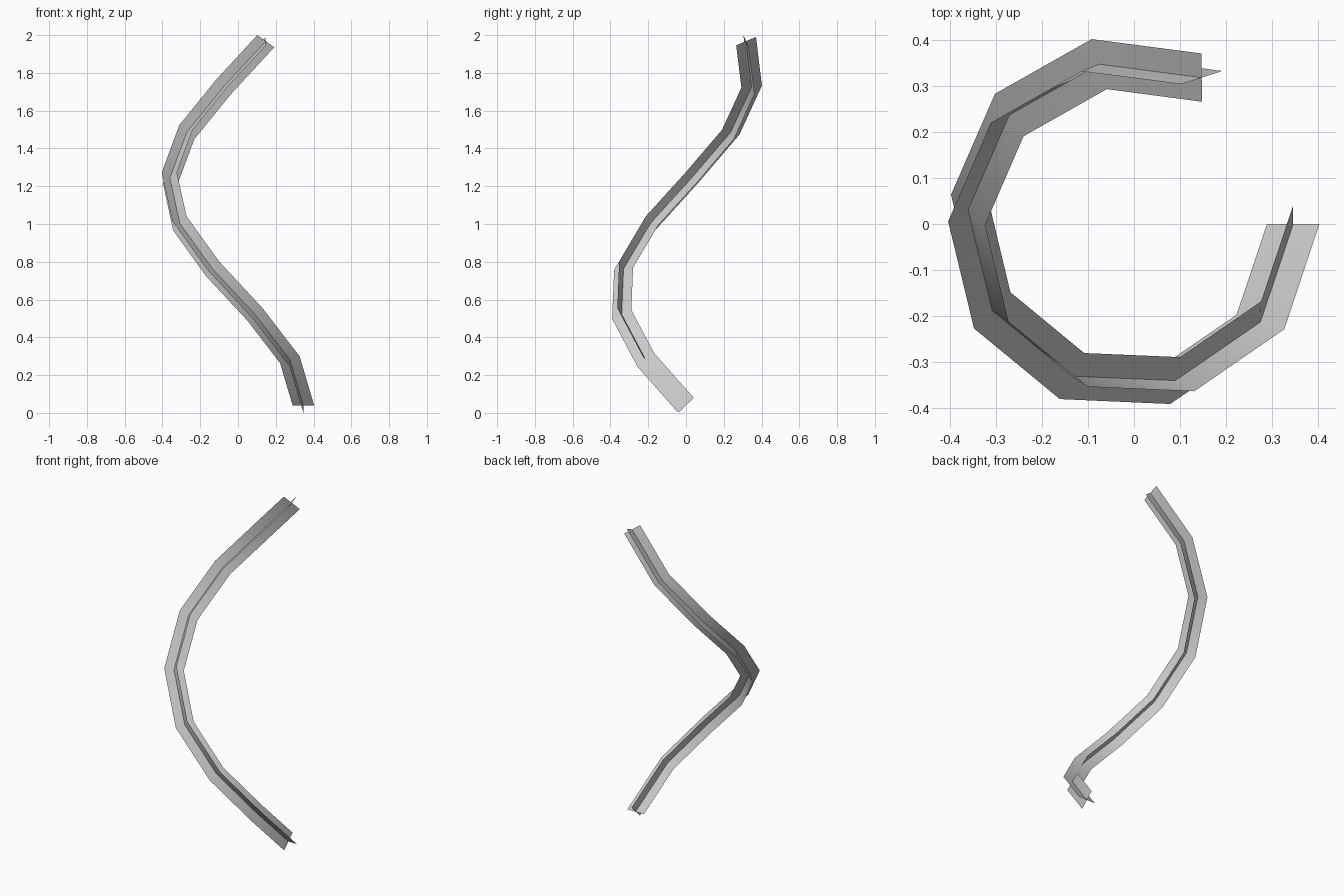
import bpy, bmesh
from math import sin, cos, atan2, radians
from mathutils import Vector

if "Cube" in bpy.data.objects:
    bpy.data.objects.remove(bpy.data.objects["Cube"])

R, STEP, RISE, SEGS, HALF = 0.354, radians(37), 0.241, 8, 0.057
Z0, CX = 0.040, -0.008
pitch = atan2(RISE, R * STEP)


def frame(i):
    """Centre point and the two untwisted cross-section axes at ring i."""
    a = -STEP * i
    out = Vector((cos(a), sin(a), 0))
    along = Vector((sin(a), -cos(a), 0))
    up = -sin(pitch) * along + Vector((0, 0, cos(pitch)))
    t = sin(pitch) * STEP * i
    centre = R * out + Vector((CX, 0, Z0 + RISE * i))
    return centre, cos(t) * out + sin(t) * up, -sin(t) * out + cos(t) * up


def strip(name, axis):
    bm = bmesh.new()
    rings = []
    for i in range(SEGS + 1):
        f = frame(i)
        rings.append([bm.verts.new(f[0] + s * HALF * f[1 + axis]) for s in (-1, 1)])
    for a, b in zip(rings, rings[1:]):
        bm.faces.new((a[0], a[1], b[1], b[0])).smooth = True
    me = bpy.data.meshes.new(name)
    bm.to_mesh(me)
    bm.free()
    bpy.context.collection.objects.link(bpy.data.objects.new(name, me))


# two ribbons crossing along one spiral centre line
strip("spiral_strip_radial", 0)
strip("spiral_strip_crossing", 1)
